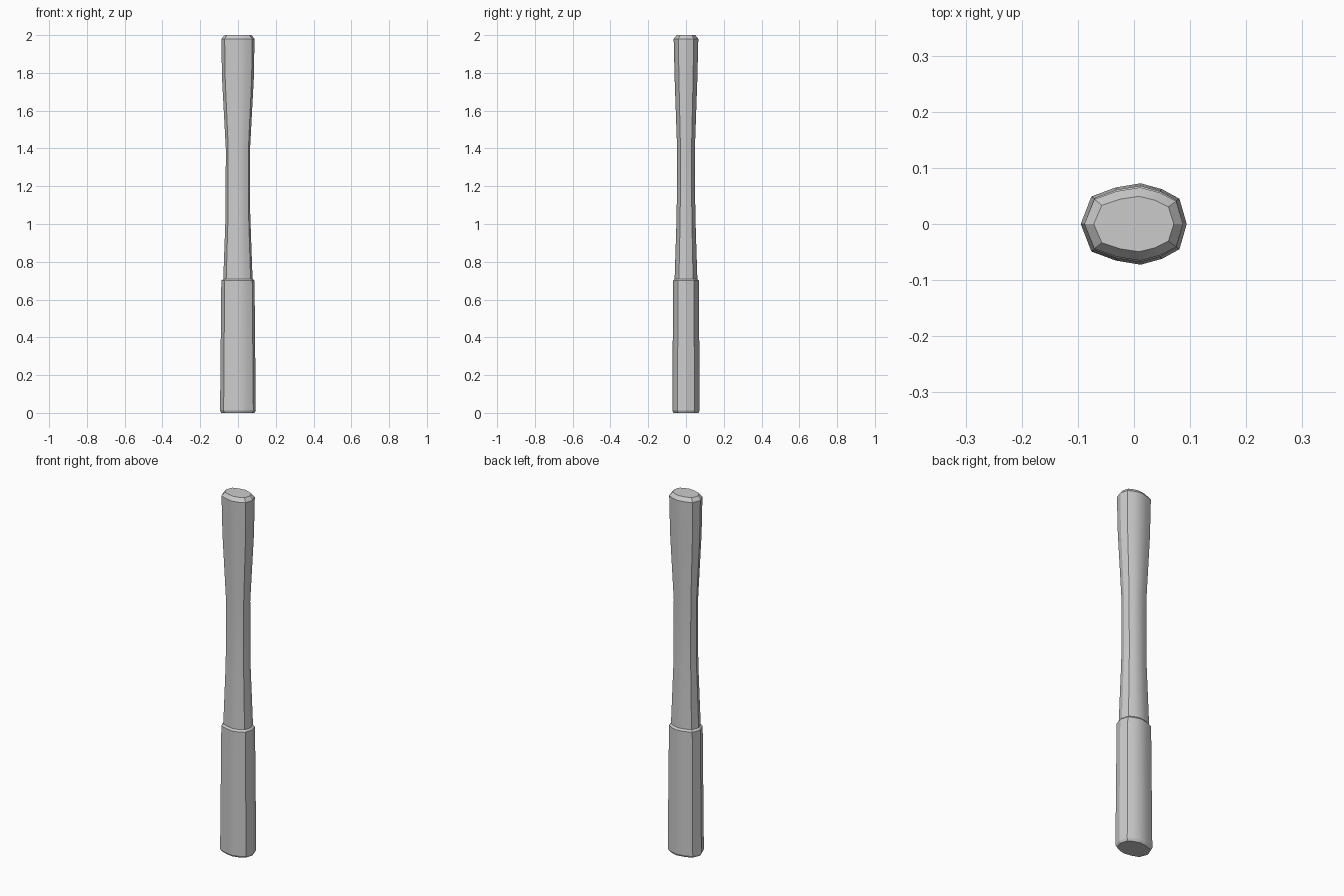
import bpy, bmesh

if "Cube" in bpy.data.objects:
    bpy.data.objects.remove(bpy.data.objects["Cube"])

# Slightly irregular oval cross-section, upper half then mirrored in y
half = [(0.094, 0.0), (0.081, 0.045), (0.050, 0.062), (0.012, 0.0725),
        (-0.033, 0.065), (-0.076, 0.049), (-0.095, 0.0)]
section = half + [(x, -y) for x, y in reversed(half[1:-1])]


def loft(name, levels):
    """Stack scaled copies of the section; each level is (z, x scale, y scale)."""
    bm = bmesh.new()
    rings = [[bm.verts.new((x * sx, y * sy, z)) for x, y in section]
             for z, sx, sy in levels]
    n = len(section)
    for a, b in zip(rings, rings[1:]):
        for i in range(n):
            j = (i + 1) % n
            bm.faces.new((a[i], a[j], b[j], b[i]))
    bm.faces.new(list(reversed(rings[0])))
    bm.faces.new(rings[-1])
    bmesh.ops.recalc_face_normals(bm, faces=bm.faces[:])
    mesh = bpy.data.meshes.new(name)
    bm.to_mesh(mesh)
    bm.free()
    obj = bpy.data.objects.new(name, mesh)
    bpy.context.collection.objects.link(obj)
    bpy.ops.object.select_all(action='DESELECT')
    obj.select_set(True)
    bpy.context.view_layer.objects.active = obj
    bpy.ops.object.shade_smooth_by_angle(angle=0.45)
    return obj


# One continuous handle: chamfered foot, thick grip, step, slim waist, flared top
loft("handle", [
    (0.0, 0.93, 0.91), (0.012, 1.0, 1.0),
    (0.70, 0.93, 0.94), (0.71, 0.82, 0.83),
    (1.05, 0.69, 0.68), (1.40, 0.68, 0.65),
    (1.77, 0.89, 0.83), (1.98, 0.93, 0.90),
    (2.0, 0.755, 0.68),
])
